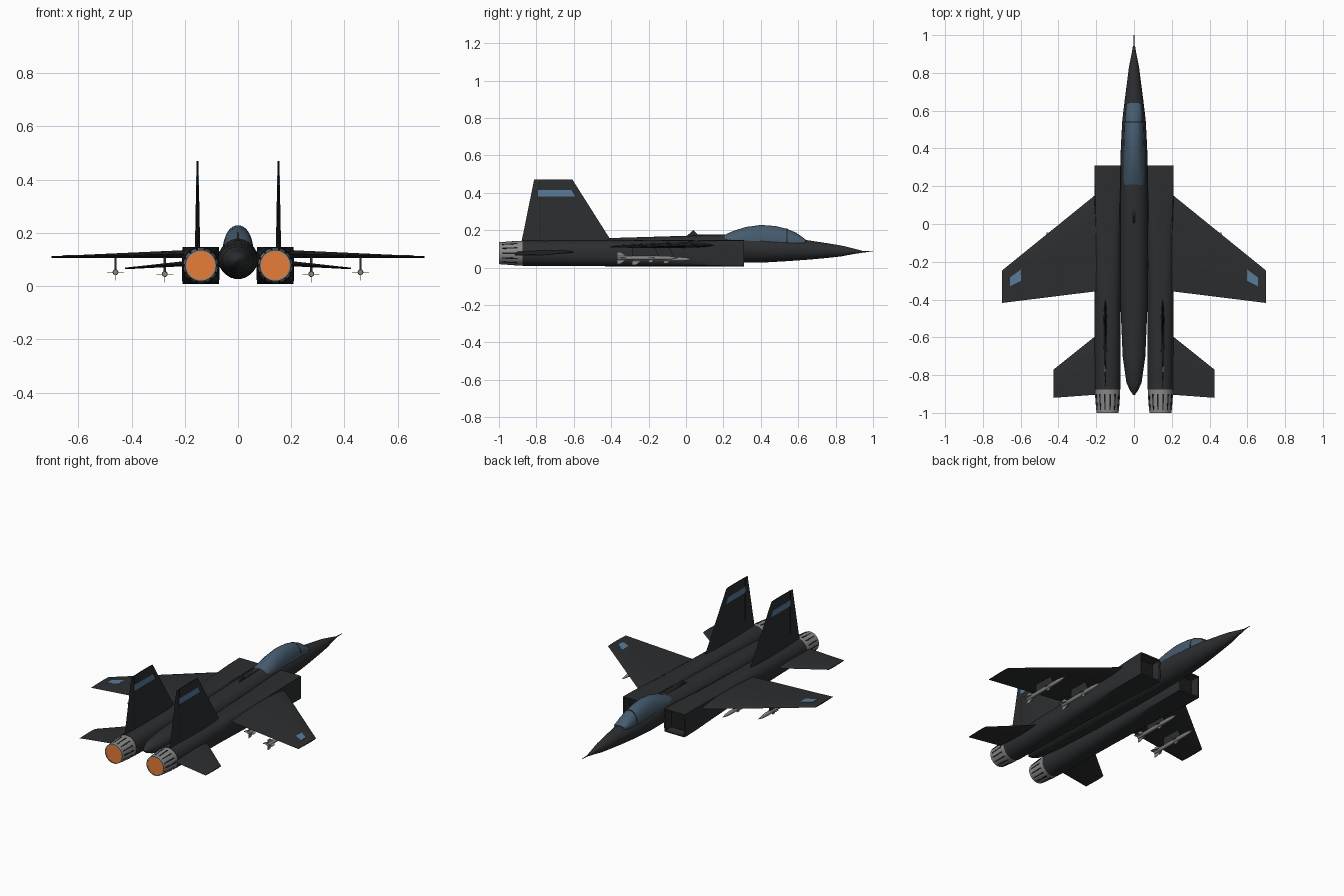
import bpy, bmesh
from math import cos, sin, pi
from mathutils import Vector as V

if "Cube" in bpy.data.objects:
    bpy.data.objects.remove(bpy.data.objects["Cube"])


def material(name, rgb):
    m = bpy.data.materials.new(name)
    m.diffuse_color = (*rgb, 1)
    m.use_nodes = True
    m.node_tree.nodes["Principled BSDF"].inputs["Base Color"].default_value = m.diffuse_color
    return m


DARK = material("dark_skin", (0.025, 0.027, 0.029))
BLACK = material("black", (0.012, 0.012, 0.013))
GLASS = material("glass", (0.06, 0.105, 0.155))
BLUE = material("blue_marking", (0.10, 0.20, 0.32))
METAL = material("metal", (0.25, 0.25, 0.25))
GLOW = material("exhaust_glow", (0.8, 0.2, 0.04))


def finish(bm, name, mat, smooth=True):
    bmesh.ops.recalc_face_normals(bm, faces=bm.faces)
    me = bpy.data.meshes.new(name)
    bm.to_mesh(me)
    bm.free()
    ob = bpy.data.objects.new(name, me)
    bpy.context.collection.objects.link(ob)
    me.materials.append(mat)
    if smooth:
        bpy.ops.object.select_all(action='DESELECT')
        ob.select_set(True)
        bpy.context.view_layer.objects.active = ob
        bpy.ops.object.shade_smooth_by_angle(angle=0.6)
    return ob


def skin(name, rings, mat, smooth=True):
    """Join point rings into a closed, capped body."""
    bm = bmesh.new()
    rows = [[bm.verts.new(p) for p in r] for r in rings]
    n = len(rows[0])
    for a, b in zip(rows, rows[1:]):
        for i in range(n):
            j = (i + 1) % n
            bm.faces.new((a[i], a[j], b[j], b[i]))
    bm.faces.new(rows[0])
    bm.faces.new(rows[-1])
    return finish(bm, name, mat, smooth)


def section(x, y, z, rx, rz, power=2, n=32):
    """Superellipse ring across the y axis (high power = box)."""
    out = []
    for i in range(n):
        c, s = cos(2 * pi * i / n), sin(2 * pi * i / n)
        k = (abs(c) ** power + abs(s) ** power) ** (-1 / power)
        out.append((x + rx * k * c, y, z + rz * k * s))
    return out


FOIL = [(0, 0), (.05, .45), (.18, .85), (.4, 1), (.7, .65), (1, .08),
        (.7, -.65), (.4, -1), (.18, -.85), (.05, -.45)]


def foil(name, root, tip, axis, mat=DARK):
    """Tapered wing; root and tip are (leading, trailing, half thickness)."""
    skin(name, [[V(a).lerp(V(b), u) + V(axis) * t * h for u, h in FOIL]
                for a, b, t in (root, tip)], mat)


def prism(name, pts, offset, mat):
    """Flat plate between pts and pts moved by offset."""
    skin(name, [[V(p) for p in pts], [V(p) + V(offset) for p in pts]], mat, False)


# Central fuselage: y, z, half width, half height
BODY = [(-.905, .095, .004, .004), (-.88, .096, .022, .022), (-.84, .097, .04, .038),
        (-.7, .098, .06, .05), (-.4, .098, .073, .06), (0, .1, .075, .07),
        (.2, .102, .074, .075), (.4, .098, .07, .072), (.55, .095, .062, .06),
        (.65, .094, .05, .052), (.75, .091, .037, .04), (.83, .089, .027, .029),
        (.9, .087, .013, .014), (.94, .085, .006, .006)]
skin("fuselage", [section(0, y, z, a, b) for y, z, a, b in BODY], DARK)
skin("nose_probe", [section(0, y, .085, r, r, n=10) for y, r in ((.92, .005), (1, .0015))], DARK)

# Canopy: y, half width, top height
CANOPY = [(.2, .055, .172), (.25, .057, .195), (.32, .057, .217), (.4, .055, .228),
          (.48, .052, .222), (.54, .049, .207), (.59, .045, .186), (.64, .04, .15)]
skin("canopy", [section(0, y, .14, w, t - .14, 2.1) for y, w, t in CANOPY], GLASS)
skin("canopy_frame", [section(0, y, .14, .0505, .0685) for y in (.538, .543)], BLACK)

# Spine blade antenna
prism("spine_antenna", [(-.004, 0, .165), (-.004, .075, .165), (-.004, .04, .201)],
      (.008, 0, 0), DARK)
prism("spine_fairing", [(-.008, -.1, .16), (-.008, .2, .16), (-.008, .19, .178), (-.008, .08, .178)],
      (.016, 0, 0), DARK)

for s, side in ((1, "right"), (-1, "left")):
    cx, cz = .14 * s, .077
    # Engine nacelle: box intake blending to a round tail, with hollow mouth
    NAC = [(-.875, .068, 2), (-.7, .069, 2.2), (-.4, .07, 2.6), (-.1, .07, 4),
           (.1, .07, 8), (.2, .07, 20), (.31, .07, 40)]
    rings = [section(cx, y, cz, r, r, p) for y, r, p in NAC]
    rings += [section(cx, y, cz, .062, .062, 40) for y in (.31, .25)]
    skin(side + "_nacelle", rings, DARK)
    prism(side + "_intake_duct", [(cx + a * .0615, .251, cz + b * .0615)
          for a, b in ((-1, -1), (1, -1), (1, 1), (-1, 1))], (0, .002, 0), BLACK)

    # Exhaust nozzle, petal slots and glowing core
    noz = [(-.86, .066), (-.9, .066), (-1, .0585), (-1, .053), (-.99, .053)]
    skin(side + "_nozzle", [section(cx, y, cz, r, r) for y, r in noz], METAL)
    skin(side + "_exhaust_glow", [section(cx, y, cz, .0535, .0535) for y in (-.985, -.998)], GLOW)
    for i in range(14):
        a = 2 * pi * i / 14
        out, tan = V((cos(a), 0, sin(a))), V((-sin(a), 0, cos(a)))
        c = V((cx, 0, cz))
        pts = [c + out * r + tan * w + V((0, y, 0)) for y, r, w in
               ((-.9, .063, .004), (-.9, .063, -.004), (-.985, .0565, -.003), (-.985, .0565, .003))]
        prism(f"{side}_nozzle_slot_{i}", pts, out * .0038, BLACK)

    # Main wing, tailplane and vertical fin
    foil(side + "_wing", ((.15 * s, .198, .121), (.15 * s, -.35, .121), .016),
         ((.7 * s, -.247, .109), (.7 * s, -.418, .109), .003), (0, 0, 1))
    foil(side + "_tailplane", ((.15 * s, -.55, .088), (.15 * s, -.9, .088), .011),
         ((.425 * s, -.77, .066), (.425 * s, -.92, .066), .003), (0, 0, 1))
    fx = .152 * s
    foil(side + "_fin", ((fx, -.395, .135), (fx, -.88, .135), .01),
         ((fx, -.607, .47), (fx, -.812, .47), .0035), (1, 0, 0))

    # Blue markings on fin and wing tip
    prism(side + "_fin_stripe", [(fx - .0058, y, z) for y, z in
          ((-.79, .38), (-.593, .38), (-.613, .416), (-.79, .416))], (.0116, 0, 0), BLUE)
    prism(side + "_rudder_line", [(fx - .0045, y, z) for y, z in
          ((-.787, .15), (-.784, .15), (-.784, .469), (-.787, .469))], (.009, 0, 0), BLACK)
    prism(side + "_wing_marking", [(x * s, y, .109) for x, y in
          ((.598, -.24), (.656, -.283), (.656, -.33), (.598, -.3))], (0, 0, .0075), BLUE)

    # Missiles with cross fins, hung on pylons
    for kind, mx, mz, y0 in (("outer", .46, .052, -.37), ("inner", .275, .045, -.29)):
        name, mx = f"{side}_{kind}", mx * s
        prof = [(0, .009), (.01, .011), (.26, .011), (.295, .008), (.328, .001)]
        skin(name + "_missile", [section(mx, y0 + y, mz, r, r, n=14) for y, r in prof], METAL)
        for set_name, a, b, w in (("tail", 0, .065, .032), ("middle", .17, .21, .024)):
            for d, tag in ((V((1, 0, 0)), "flat"), (V((0, 0, 1)), "upright")):
                up = V((d.z, 0, d.x))
                pts = [V((mx, y0 + y, mz)) + d * k - up * .001 for y, k in
                       ((a, -w), (a + .02, -w), (b, 0), (a + .02, w), (a, w))]
                prism(f"{name}_{set_name}_fin_{tag}", pts, up * .002, METAL)
        prism(name + "_pylon", [(mx - .004, y0 + y, z) for y, z in
              ((.08, mz), (.23, mz), (.2, .113), (.08, .113))], (.008, 0, 0), DARK)
